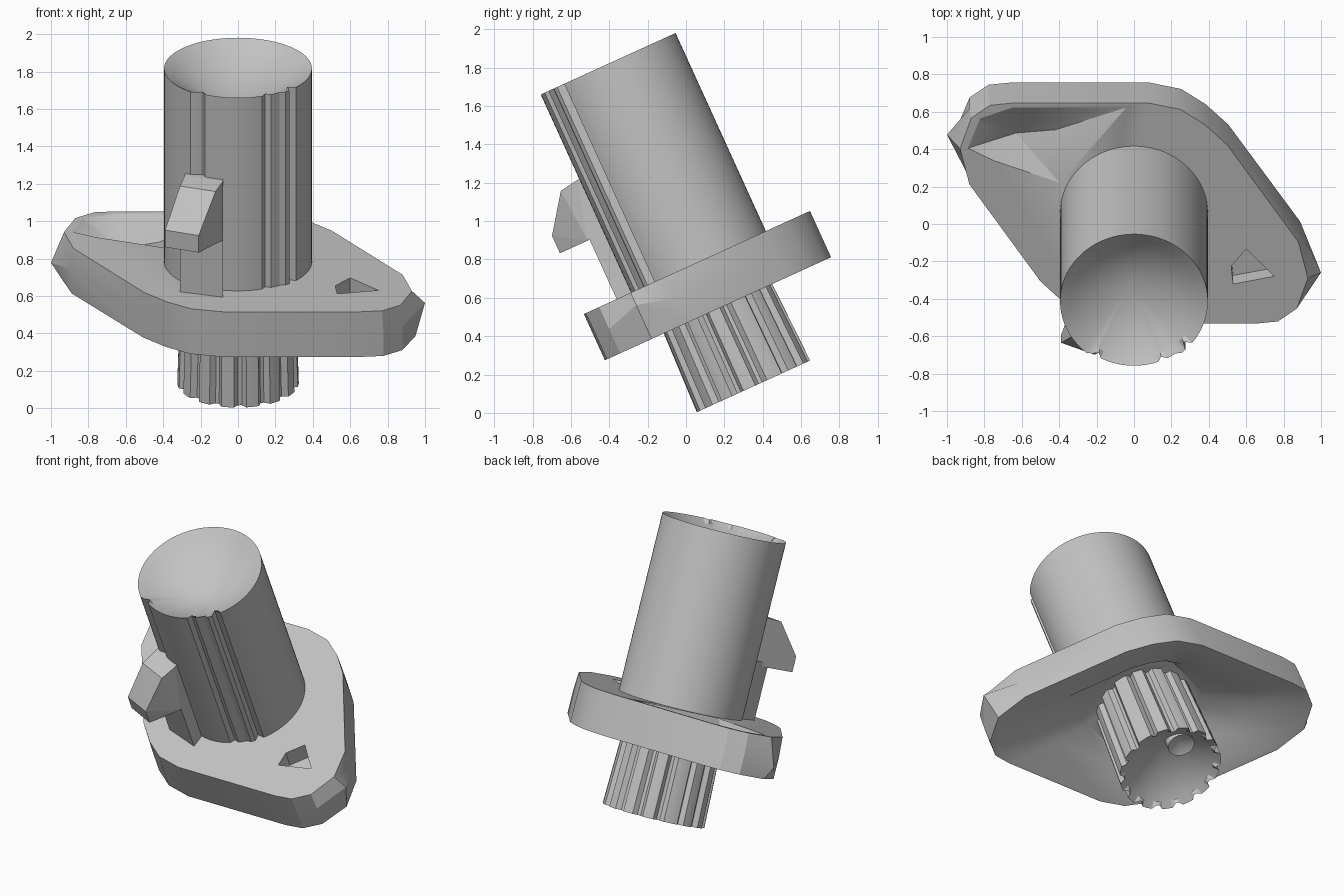
import bpy, bmesh, math
from mathutils import Vector

if "Cube" in bpy.data.objects:
    bpy.data.objects.remove(bpy.data.objects["Cube"])

TILT = math.radians(24.5)
CY = 0.377  # axis offset before tilting

grey = bpy.data.materials.new("plain_grey")
grey.use_nodes = True
GREY = (0.55, 0.55, 0.55, 1)
grey.diffuse_color = GREY
for node in grey.node_tree.nodes:
    if node.type == 'BSDF_PRINCIPLED':
        node.inputs["Base Color"].default_value = GREY


def smooth(obj):
    bpy.ops.object.select_all(action='DESELECT')
    obj.select_set(True)
    bpy.context.view_layer.objects.active = obj
    bpy.ops.object.shade_smooth_by_angle(angle=math.radians(25))


def finish(name, bm):
    """Turn a bmesh into a tilted grey object."""
    bmesh.ops.recalc_face_normals(bm, faces=bm.faces)
    mesh = bpy.data.meshes.new(name)
    bm.to_mesh(mesh)
    bm.free()
    obj = bpy.data.objects.new(name, mesh)
    bpy.context.collection.objects.link(obj)
    mesh.materials.append(grey)
    obj.location.y = CY * math.cos(TILT)
    obj.location.z = CY * math.sin(TILT)
    obj.rotation_euler.x = TILT
    return obj


def loft(name, rings, start=None, end=None):
    """Skin matching rings; close the ends flat or to a point."""
    bm = bmesh.new()
    loops = [[bm.verts.new(p) for p in ring] for ring in rings]
    n = len(loops[0])
    for a, b in zip(loops, loops[1:]):
        for i in range(n):
            j = (i + 1) % n
            bm.faces.new((a[i], a[j], b[j], b[i]))
    for loop, tip in ((loops[0], start), (loops[-1], end)):
        if tip is None:
            bm.faces.new(loop)
        else:
            apex = bm.verts.new(tip)
            for i in range(n):
                bm.faces.new((loop[i], loop[(i + 1) % n], apex))
    return finish(name, bm)


def hull(name, points):
    bm = bmesh.new()
    for p in points:
        bm.verts.new(p)
    res = bmesh.ops.convex_hull(bm, input=bm.verts)
    junk = {g for g in res["geom_interior"] if isinstance(g, bmesh.types.BMVert)}
    bmesh.ops.delete(bm, geom=list(junk), context='VERTS')
    return finish(name, bm)


def cut(target, cutter):
    mod = target.modifiers.new("cut", 'BOOLEAN')
    mod.operation = 'DIFFERENCE'
    mod.solver = 'EXACT'
    mod.object = cutter
    bpy.context.view_layer.objects.active = target
    bpy.ops.object.modifier_apply(modifier=mod.name)
    bpy.data.objects.remove(cutter)


def polar(radius_at, z, steps=90):
    """Ring whose radius depends on the angle away from the front."""
    ring = []
    for i in range(steps):
        a = math.tau * i / steps
        r = radius_at(math.degrees(a))
        ring.append((r * math.sin(a), -r * math.cos(a), z))
    return ring


def circle(r):
    return lambda deg: r


# Main barrel with narrow front grooves and a dished top
def barrel_radius(deg):
    d = (deg + 180) % 360 - 180
    if any(abs(d - g) < 2.6 for g in (24, 49, -31)):
        return 0.355
    return 0.378 if abs(d) < 40 else 0.395


smooth(loft("barrel", [polar(barrel_radius, 0.62), polar(barrel_radius, 1.825),
                       polar(circle(0.345), 1.797)], end=(-0.02, 0.01, 1.59)))


# Splined lower spindle with a dished end
def spline_radius(scale):
    return lambda deg: scale * (0.295 if deg % 24 < 7.9 else 0.325)


smooth(loft("spindle", [polar(circle(0.285), 0.005),
                        polar(spline_radius(1.0), -0.02),
                        polar(spline_radius(0.94), 0.62)], start=(0, 0, 0.17)))

# Small round boss inside the spindle end
smooth(loft("spindle_boss",
            [[(x + 0.02, y + 0.16, z) for x, y, z in polar(circle(0.085), h, 24)]
             for h in (0.02, 0.16)], start=(0.02, 0.16, 0.06)))

# Rounded parallelogram flange, hollow underneath
half = [(-0.88, 0.17), (-0.5, -0.40), (-0.38, -0.52), (-0.25, -0.61),
        (-0.08, -0.648), (0.65, -0.648), (0.77, -0.635), (0.87, -0.56), (0.93, -0.38)]
outline = half + [(-x, -y) for x, y in half]


def flange_ring(z, tip, side, scale=1.0, tip_shift=0.0):
    ring = []
    for x, y in outline:
        is_tip = abs(x) > 0.9
        lift = math.copysign(tip_shift, x) if is_tip else 0
        ring.append((x * scale * (tip if is_tip else side), y * scale, z + lift))
    return ring


socket = []
for x, y in outline:
    d = Vector((x, y)).normalized() * 0.37
    socket.append((d.x, d.y, 0.59))
flange = loft("flange", [flange_ring(0.69, 1.0, 1.0),
                         flange_ring(0.565, 1.075, 1.01, tip_shift=0.055),
                         flange_ring(0.425, 1.02, 1.01),
                         flange_ring(0.43, 1.0, 1.0, 0.97),
                         flange_ring(0.505, 1.0, 1.0, 0.66),
                         socket])

# Sunken corner and small pocket in the flange top
corner = [(-0.91, 0.38), (-0.84, 0.57), (-0.65, 0.64), (0, 0.64),
          (-0.38, 0.16), (-0.76, 0.30)]
floor = [(-0.63, 0.42, 0.575), (-0.42, 0.45, 0.6)]
cut(flange, hull("corner_cutter", [(x, y, 0.70) for x, y in corner] + floor))
pocket = [(0.52, -0.31), (0.53, -0.415), (0.75, -0.37), (0.6, -0.21)]
cut(flange, hull("pocket_cutter", [(x, y, z) for x, y in pocket for z in (0.58, 0.72)]))
smooth(flange)

# Latch stem and slanted latch head; their left edges sit further back
SKEW = 0.07
stem = [(-0.31, -0.08, y, z) for y in (-0.46, -0.15) for z in (0.66, 1.06)]
head = [(-0.26, -0.08, -0.25, 1.34), (-0.26, -0.08, -0.39, 1.34),
        (-0.31, -0.12, -0.49, 1.325), (-0.39, -0.21, -0.63, 1.13),
        (-0.39, -0.21, -0.63, 1.03), (-0.31, -0.08, -0.47, 1.03),
        (-0.26, -0.08, -0.25, 1.03)]
for name, sections in (("latch_stem", stem), ("latch_head", head)):
    hull(name, [p for x0, x1, y, z in sections
                for p in ((x0, y + SKEW, z), (x1, y, z))])
